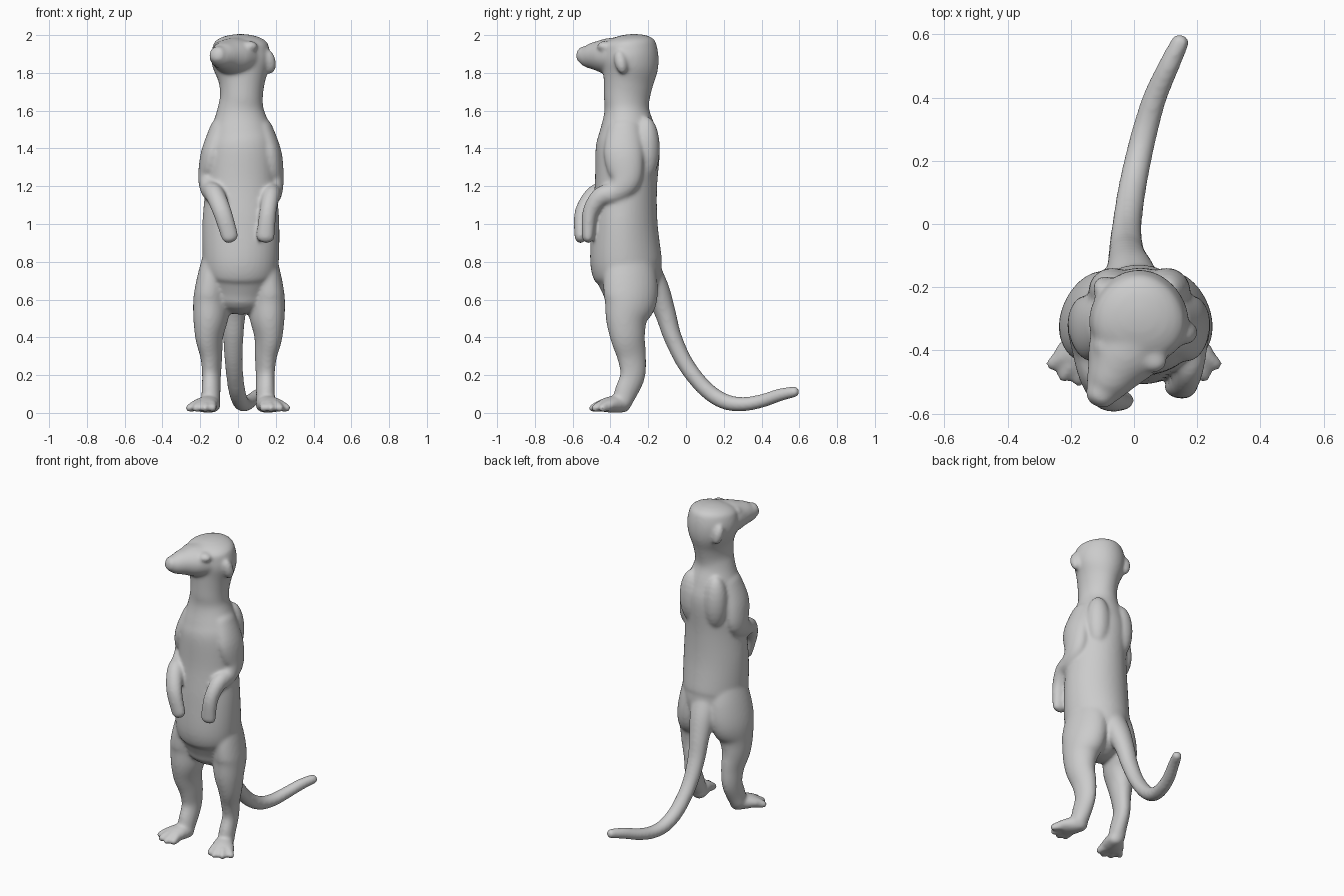
import bpy, bmesh, math
from mathutils import Vector, Matrix

if "Cube" in bpy.data.objects:
    bpy.data.objects.remove(bpy.data.objects["Cube"])

parts = []


def finish(name, bm):
    bmesh.ops.recalc_face_normals(bm, faces=bm.faces)
    me = bpy.data.meshes.new(name)
    bm.to_mesh(me)
    bm.free()
    ob = bpy.data.objects.new(name, me)
    bpy.context.collection.objects.link(ob)
    parts.append(ob)
    return ob


def spline(keys, sub):
    """Catmull-Rom through tuples (x, y, z, side radius, depth radius)."""
    out, n = [], len(keys)
    for i in range(n - 1):
        a, b, c, d = (keys[max(0, min(n - 1, i + k))] for k in (-1, 0, 1, 2))
        for s in range(sub):
            t = s / sub
            out.append([0.5 * (2 * q + (r - p) * t + (2 * p - 5 * q + 4 * r - w) * t * t
                               + (3 * q - p - 3 * r + w) * t ** 3)
                        for p, q, r, w in zip(a, b, c, d)])
    return out + [list(keys[-1])]


def tube(name, keys, side=(1, 0, 0), cap=(1, 1), sub=5, seg=28, egg=0):
    """Elliptical (or egg-shaped) tube along a path, with rounded ends."""
    path = spline(keys, sub)
    pos = [Vector(p[:3]) for p in path]
    tan = [(pos[min(i + 1, len(pos) - 1)] - pos[max(i - 1, 0)]).normalized() for i in range(len(pos))]
    rings = [(pos[i], tan[i], path[i][3], path[i][4]) for i in range(len(pos))]

    def dome(ring, sign, depth):
        c, t, a, b = ring
        h = min(a, b) * depth
        return [(c + t * sign * h * math.sin(k * math.pi / 10), t,
                 a * math.cos(k * math.pi / 10), b * math.cos(k * math.pi / 10))
                for k in (1, 2, 3, 4, 4.7)]
    rings = dome(rings[0], -1, cap[0])[::-1] + rings + dome(rings[-1], 1, cap[1])
    bm = bmesh.new()
    loops = []
    for c, t, a, b in rings:
        u = Vector(side)
        u = (u - t * u.dot(t)).normalized()
        v = t.cross(u)
        loop = []
        for j in range(seg):
            cs, sn = math.cos(j * math.tau / seg), math.sin(j * math.tau / seg)
            loop.append(bm.verts.new(c + u * a * cs * (1 - egg * sn) + v * b * sn))
        loops.append(loop)
    for p, q in zip(loops, loops[1:]):
        for j in range(seg):
            bm.faces.new((p[j], p[(j + 1) % seg], q[(j + 1) % seg], q[j]))
    bm.faces.new(loops[0])
    bm.faces.new(loops[-1])
    return finish(name, bm)


def blob(name, loc, radii, turn=0, tilt=0):
    bm = bmesh.new()
    m = (Matrix.Translation(loc) @ Matrix.Rotation(turn, 4, 'Z') @ Matrix.Rotation(tilt, 4, 'X')
         @ Matrix.Diagonal((*radii, 1)))
    bmesh.ops.create_uvsphere(bm, u_segments=20, v_segments=12, radius=1, matrix=m)
    return finish(name, bm)


# torso, neck and skull in one vertical loft
tube("torso", [
    (.012, -.29, .63, .15, .145), (.015, -.30, .72, .185, .175), (.015, -.317, .80, .2, .19),
    (.015, -.325, 1.0, .203, .175), (.017, -.318, 1.2, .188, .165), (.02, -.308, 1.4, .182, .17),
    (.016, -.308, 1.5, .16, .148), (.014, -.313, 1.6, .125, .119), (.018, -.313, 1.67, .113, .122),
    (.02, -.305, 1.75, .122, .132), (.018, -.295, 1.83, .15, .147), (.015, -.295, 1.89, .157, .149),
    (.015, -.30, 1.945, .147, .142)], cap=(.75, .42), seg=40, egg=.1)

# snout, turned to the animal's right
face = (.9, -.43, 0)
tube("snout", [(.0, -.35, 1.885, .13, .105), (-.04, -.42, 1.888, .115, .095), (-.07, -.475, 1.89, .085, .077),
               (-.095, -.52, 1.89, .062, .062), (-.112, -.55, 1.898, .045, .045)], side=face, cap=(.5, .6))
for x, y in ((-.085, -.39), (.06, -.43)):
    blob("brow", (x, y, 1.94), (.045, .04, .03), -.45)
for x, y in ((.167, -.345), (-.095, -.2)):
    blob("ear", (x, y, 1.858), (.034, .034, .065), -.6, .25)

# shoulder blades
for x, a in ((-.07, .3), (.105, -.3)):
    blob("shoulder_blade", (x, -.21, 1.4), (.075, .072, .17), a)

# legs, feet and toes, mirrored with a slight lean of the hips
for s, label in ((1, "left"), (-1, "right")):
    def m(keys):
        return [(s * x + (.02 * z if s < 0 else 0), y, z, a, b) for x, y, z, a, b in keys]
    tube(label + "_leg", m([
        (.115, -.305, .84, .08, .12), (.13, -.295, .72, .093, .145), (.146, -.295, .6, .097, .145),
        (.155, -.315, .5, .09, .113),
        (.16, -.308, .4, .072, .094), (.147, -.288, .3, .056, .079), (.144, -.282, .2, .048, .068),
        (.145, -.318, .11, .049, .062), (.147, -.335, .06, .05, .052)]),
        side=(.94, s * .3, 0), cap=(1, .9))
    tube(label + "_foot", m([
        (.138, -.335, .043, .048, .042), (.16, -.38, .046, .063, .046), (.186, -.43, .04, .075, .037)]),
        side=(.9, s * .4, 0), cap=(1, .5))
    for x0, y0, x1, y1 in ((.135, -.44, .135, -.48), (.168, -.45, .175, -.493),
                           (.203, -.445, .222, -.48), (.228, -.415, .258, -.442)):
        tube(label + "_toe", m([(x0, y0, .038, .024, .033), (x1, y1, .026, .022, .023)]), sub=2, seg=12)

# arms bent forward, paws hanging
tube("left_arm", [
    (.125, -.325, 1.5, .06, .09), (.17, -.33, 1.37, .062, .105), (.188, -.32, 1.24, .054, .085),
    (.187, -.37, 1.17, .048, .058), (.174, -.45, 1.145, .048, .052), (.158, -.507, 1.06, .045, .042),
    (.145, -.518, .935, .05, .033)], cap=(1, 1.1))
tube("right_arm", [
    (-.09, -.325, 1.5, .06, .09), (-.135, -.33, 1.37, .062, .105), (-.157, -.32, 1.25, .054, .085),
    (-.148, -.39, 1.185, .05, .058), (-.122, -.48, 1.155, .052, .052), (-.082, -.548, 1.06, .05, .042),
    (-.044, -.558, .935, .046, .033)], cap=(1, 1.1))

# tail
tube("tail", [
    (0, -.21, .76, .09, .075), (-.01, -.155, .645, .078, .07), (-.02, -.11, .53, .062, .056),
    (-.025, -.07, .4, .054, .048),
    (-.022, 0, .255, .047, .044), (-.008, .1, .13, .045, .043), (.012, .2, .062, .043, .042),
    (.036, .3, .046, .041, .038), (.066, .4, .063, .038, .036), (.11, .5, .096, .034, .034),
    (.147, .577, .112, .029, .029)], cap=(1, .8))

# fuse everything into one smooth skin
bpy.ops.object.select_all(action='DESELECT')
for ob in parts:
    ob.select_set(True)
bpy.context.view_layer.objects.active = parts[0]
bpy.ops.object.join()
skin = bpy.context.object
skin.name = "animal_body"
remesh = skin.modifiers.new("fuse", 'REMESH')
remesh.mode = 'VOXEL'
remesh.voxel_size = .009
remesh.use_smooth_shade = True
soft = skin.modifiers.new("soften", 'SMOOTH')
soft.factor = .5
soft.iterations = 14
